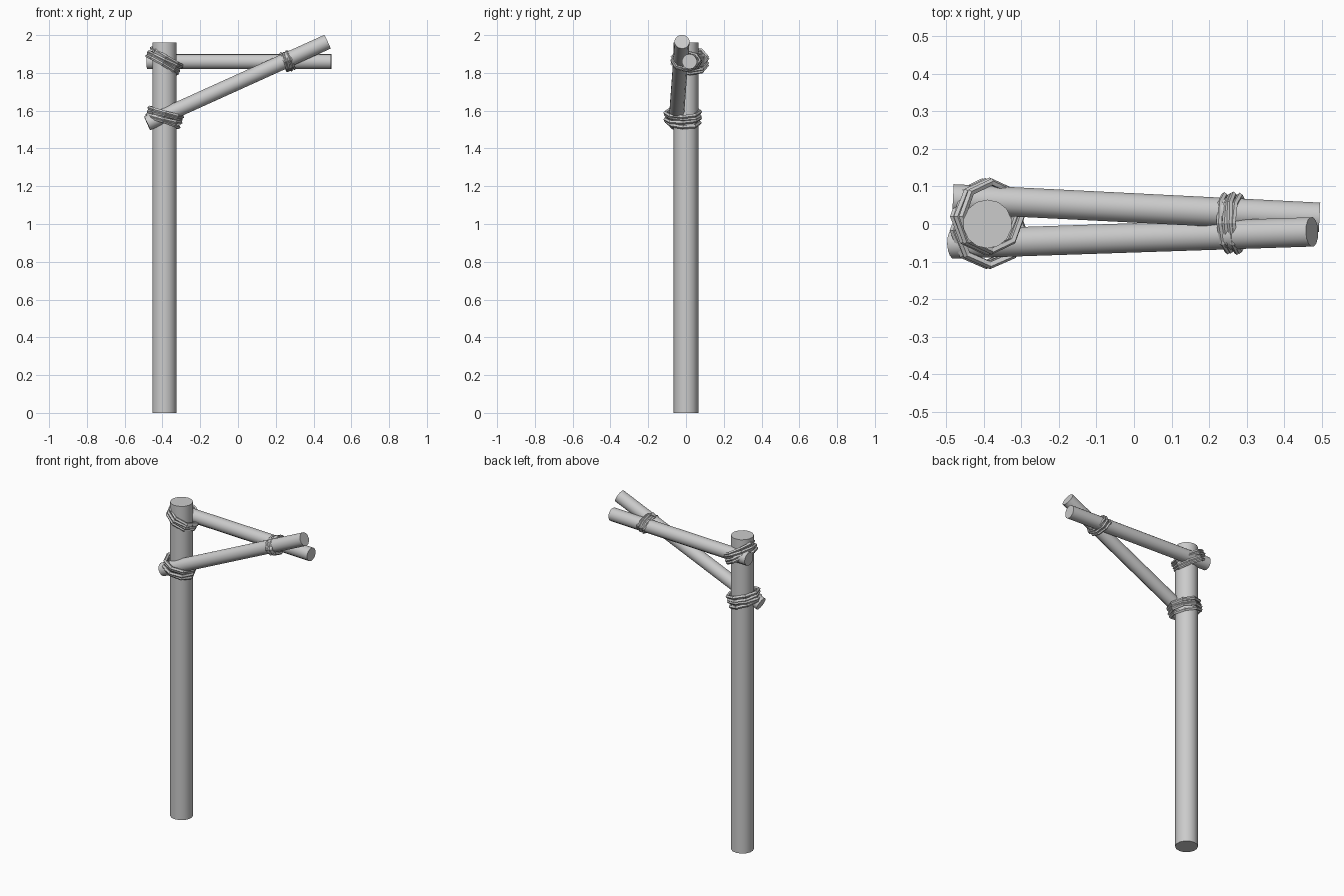
import bpy, bmesh, math, random
from mathutils import Vector

if "Cube" in bpy.data.objects:
    bpy.data.objects.remove(bpy.data.objects["Cube"])

random.seed(4)


def pole(name, a, b, r1, r2, sides):
    """Capped round pole running from a to b."""
    a, b = Vector(a), Vector(b)
    d = b - a
    bpy.ops.mesh.primitive_cone_add(vertices=sides, radius1=r1, radius2=r2,
                                    depth=d.length, location=(a + b) / 2)
    ob = bpy.context.object
    ob.name = name
    ob.rotation_euler = d.to_track_quat('Z', 'Y').to_euler()
    bpy.ops.object.shade_smooth_by_angle(angle=math.radians(40))
    return ob


def lashing(name, center, u, half_u, half_y, width, strands, sides=8, minor=5):
    """Stack of faceted rope loops; u is the slanted loop axis in the xz plane."""
    center = Vector(center)
    u = Vector(u).normalized()
    v = Vector((0, 1, 0))
    n = u.cross(v)
    r = width / strands * 0.62
    bm = bmesh.new()
    for s in range(strands):
        off = ((s + 0.5) / strands - 0.5) * width
        tilt_u, tilt_v = (random.uniform(-0.006, 0.006) for _ in range(2))
        grow = random.uniform(-0.003, 0.002)
        rings = []
        for i in range(sides):
            t = math.tau * i / sides
            c, sn = math.cos(t), math.sin(t)
            ring = []
            for j in range(minor):
                p = math.tau * j / minor
                out = r * math.cos(p) - r + grow
                h = off + r * math.sin(p) + tilt_u * c + tilt_v * sn
                ring.append(bm.verts.new(center + u * (half_u + out) * c
                                         + v * (half_y + out) * sn + n * h))
            rings.append(ring)
        for i in range(sides):
            r0, r1 = rings[i], rings[(i + 1) % sides]
            for j in range(minor):
                k = (j + 1) % minor
                bm.faces.new((r0[j], r1[j], r1[k], r0[k]))
    bmesh.ops.recalc_face_normals(bm, faces=bm.faces)
    me = bpy.data.meshes.new(name)
    bm.to_mesh(me)
    bm.free()
    ob = bpy.data.objects.new(name, me)
    bpy.context.collection.objects.link(ob)
    return ob


# Upright post
pole("post", (-0.39, 0, 0), (-0.39, 0, 1.96), 0.065, 0.065, 14)
# Horizontal arm behind the post, diagonal brace in front of it
pole("arm", (-0.482, 0.067, 1.86), (0.494, 0.018, 1.86), 0.04, 0.04, 14)
pole("brace", (-0.481, -0.053, 1.533), (0.474, -0.021, 1.965), 0.04, 0.04, 14)

# Rope lashings at the three joints
lashing("arm_lashing", (-0.39, 0.02, 1.864), (0.88, 0, -0.47), 0.103, 0.103, 0.064, 4)
lashing("brace_lashing", (-0.39, -0.017, 1.566), (0.95, 0, -0.28), 0.1, 0.102, 0.07, 4)
lashing("tip_lashing", (0.263, 0.002, 1.862), (0.27, 0, -0.96), 0.057, 0.083, 0.05, 4)
